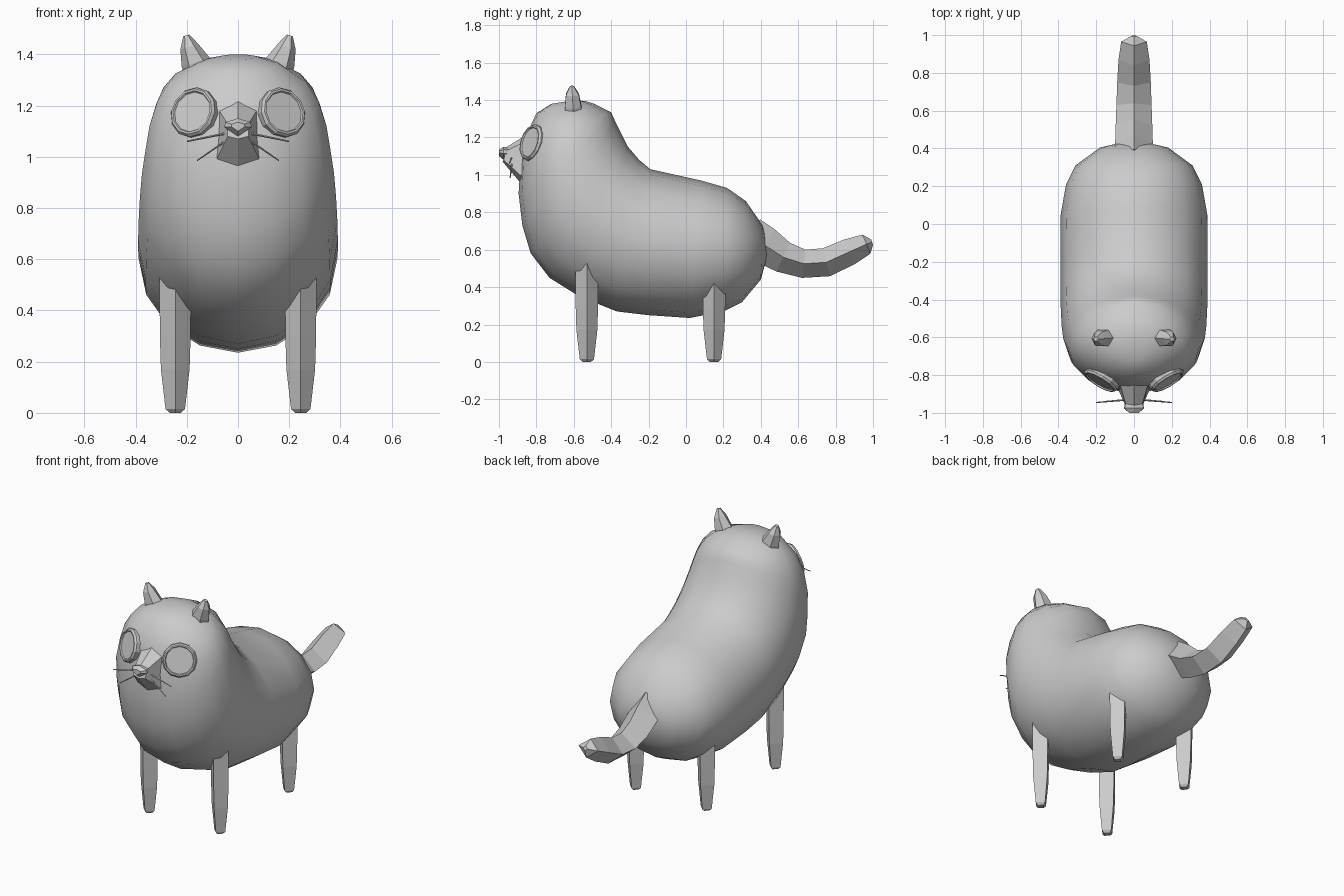
import bpy, bmesh
from math import sin, cos, tau, radians
from mathutils import Vector, Matrix

cube = bpy.data.objects.get("Cube")
if cube:
    bpy.data.objects.remove(cube, do_unlink=True)

grey = bpy.data.materials.new("plain_grey")
grey.use_nodes = True
COLOUR = (0.6, 0.6, 0.6, 1)
grey.diffuse_color = COLOUR
grey.node_tree.nodes["Principled BSDF"].inputs["Base Color"].default_value = COLOUR


def loft(name, rings, smooth=None, mirror=False):
    """Skin a list of equal-length point rings and close both ends."""
    bm = bmesh.new()
    rows = [[bm.verts.new(p) for p in ring] for ring in rings]
    n = len(rows[0])
    for a, b in zip(rows, rows[1:]):
        for i in range(n):
            j = (i + 1) % n
            bm.faces.new((a[i], a[j], b[j], b[i]))
    bm.faces.new(rows[0])
    bm.faces.new(rows[-1])
    bmesh.ops.recalc_face_normals(bm, faces=bm.faces)
    mesh = bpy.data.meshes.new(name)
    bm.to_mesh(mesh)
    bm.free()
    mesh.materials.append(grey)
    obj = bpy.data.objects.new(name, mesh)
    bpy.context.collection.objects.link(obj)
    if mirror:
        obj.modifiers.new("Mirror", "MIRROR")
    if smooth:
        bpy.ops.object.select_all(action="DESELECT")
        obj.select_set(True)
        bpy.context.view_layer.objects.active = obj
        bpy.ops.object.shade_smooth_by_angle(angle=radians(smooth))
    return obj


def ellipse(centre, u, v, n):
    """Ring of n points around centre with half-axes u and v."""
    c, u, v = Vector(centre), Vector(u), Vector(v)
    return [c + u * cos(tau * i / n) + v * sin(tau * i / n) for i in range(n)]


# Body and head: slices from rump to crown, as belly (y, z), back (y, z), half width
slices = [
    ((0.43, 0.55), (0.43, 0.65), 0.07),
    ((0.40, 0.44), (0.41, 0.73), 0.18),
    ((0.30, 0.32), (0.32, 0.86), 0.31),
    ((0.20, 0.27), (0.22, 0.93), 0.36),
    ((0.02, 0.235), (0.08, 0.97), 0.388),
    ((-0.20, 0.25), (-0.19, 1.03), 0.39),
    ((-0.37, 0.27), (-0.25, 1.08), 0.39),
    ((-0.57, 0.35), (-0.31, 1.15), 0.388),
    ((-0.73, 0.45), (-0.35, 1.23), 0.383),
    ((-0.83, 0.58), (-0.38, 1.29), 0.375),
    ((-0.875, 0.73), (-0.40, 1.335), 0.36),
    ((-0.895, 0.90), (-0.42, 1.345), 0.345),
    ((-0.885, 1.07), (-0.45, 1.36), 0.315),
    ((-0.86, 1.20), (-0.49, 1.38), 0.265),
    ((-0.80, 1.33), (-0.54, 1.395), 0.16),
    ((-0.72, 1.38), (-0.60, 1.40), 0.07),
]
rings = []
for low, high, width in slices:
    a, b = Vector((0, *low)), Vector((0, *high))
    rings.append(ellipse((a + b) / 2, (width, 0, 0), (b - a) / 2, 16))
loft("body", rings, smooth=35)

# Legs: four-sided tapered posts with an edge facing forward
leg_profile = [(0.0, 0.022), (0.015, 0.038), (0.17, 0.056), (0.3, 0.06), (0.6, 0.062)]
for name, y in (("front_legs", -0.53), ("back_legs", 0.15)):
    loft(name, [ellipse((0.245, y, z), (r, 0, 0), (0, r, 0), 4)
                for z, r in leg_profile], mirror=True)

# Tail: diamond section swept along a curve, as y, z, half width, half height
tail = [(0.34, 0.68, 0.1, 0.1), (0.42, 0.625, 0.1, 0.1), (0.52, 0.56, 0.097, 0.085),
        (0.63, 0.525, 0.093, 0.076), (0.75, 0.533, 0.089, 0.077),
        (0.87, 0.587, 0.082, 0.072), (0.965, 0.63, 0.068, 0.055),
        (0.995, 0.64, 0.015, 0.015)]
rings = []
for i, (y, z, w, h) in enumerate(tail):
    before, after = tail[max(i - 1, 0)], tail[min(i + 1, len(tail) - 1)]
    d = Vector((0, after[0] - before[0], after[1] - before[1])).normalized()
    rings.append(ellipse((0, y, z), (w, 0, 0), (0, -d.z * h, d.y * h), 4))
loft("tail", rings)

# Ears: small leaning leaf shapes
ear = [(0.145, 1.31, 0.06, 0.05), (0.165, 1.37, 0.055, 0.05),
       (0.19, 1.43, 0.035, 0.04), (0.202, 1.474, 0.012, 0.012)]
loft("ears", [ellipse((x, -0.6 - (z - 1.31) * 0.06, z), (rx, 0, -rx * 0.3), (0, ry, 0), 6)
              for x, z, rx, ry in ear], mirror=True)

# Eyes: rimmed discs facing out, forward and a little up
normal = Vector((0.5, -0.82, 0.26)).normalized()
across = normal.cross((0, 0, 1)).normalized()
up = across.cross(normal)
eye_centre = Vector((0.172, -0.822, 1.172))
eye_steps = [(0.098, -0.04), (0.1, 0.008), (0.092, 0.02), (0.084, 0.02), (0.08, 0.013)]
loft("eyes", [ellipse(eye_centre + normal * d, across * r, up * r, 12)
              for r, d in eye_steps], mirror=True)


def mirrored_ring(half):
    """Close a half outline, running from top centre to bottom centre."""
    return half + [(-x, y, z) for x, y, z in half[-2:0:-1]]


# Muzzle: wedge from the face out to the nose
loft("muzzle", [
    mirrored_ring([(0, -0.83, 1.23), (0.085, -0.81, 1.20), (0.085, -0.84, 1.08),
                   (0.095, -0.85, 0.965), (0, -0.87, 0.94)]),
    mirrored_ring([(0, -0.965, 1.145), (0.042, -0.96, 1.13), (0.042, -0.97, 1.105),
                   (0.04, -0.975, 1.08), (0, -0.98, 1.07)]),
])

# Nose: small wedge with a pointed lower edge
nose = [(0, 1.15), (0.05, 1.135), (0.053, 1.115), (0, 1.08)]
loft("nose", [mirrored_ring([(x * s, y, 1.12 + (z - 1.12) * s) for x, z in nose])
              for y, s in ((-0.95, 0.9), (-0.975, 1.0), (-1.0, 0.5))])

# Whiskers: thin rods fanning out from the muzzle
for name, start, end in (
        ("upper_whiskers", (0.03, -0.93, 1.095), (0.2, -0.945, 1.06)),
        ("lower_whiskers", (0.03, -0.93, 1.075), (0.16, -0.94, 0.985))):
    loft(name, [ellipse(p, (0, r, 0), (0, 0, r), 4)
                for p, r in ((start, 0.005), (end, 0.003))], mirror=True)
